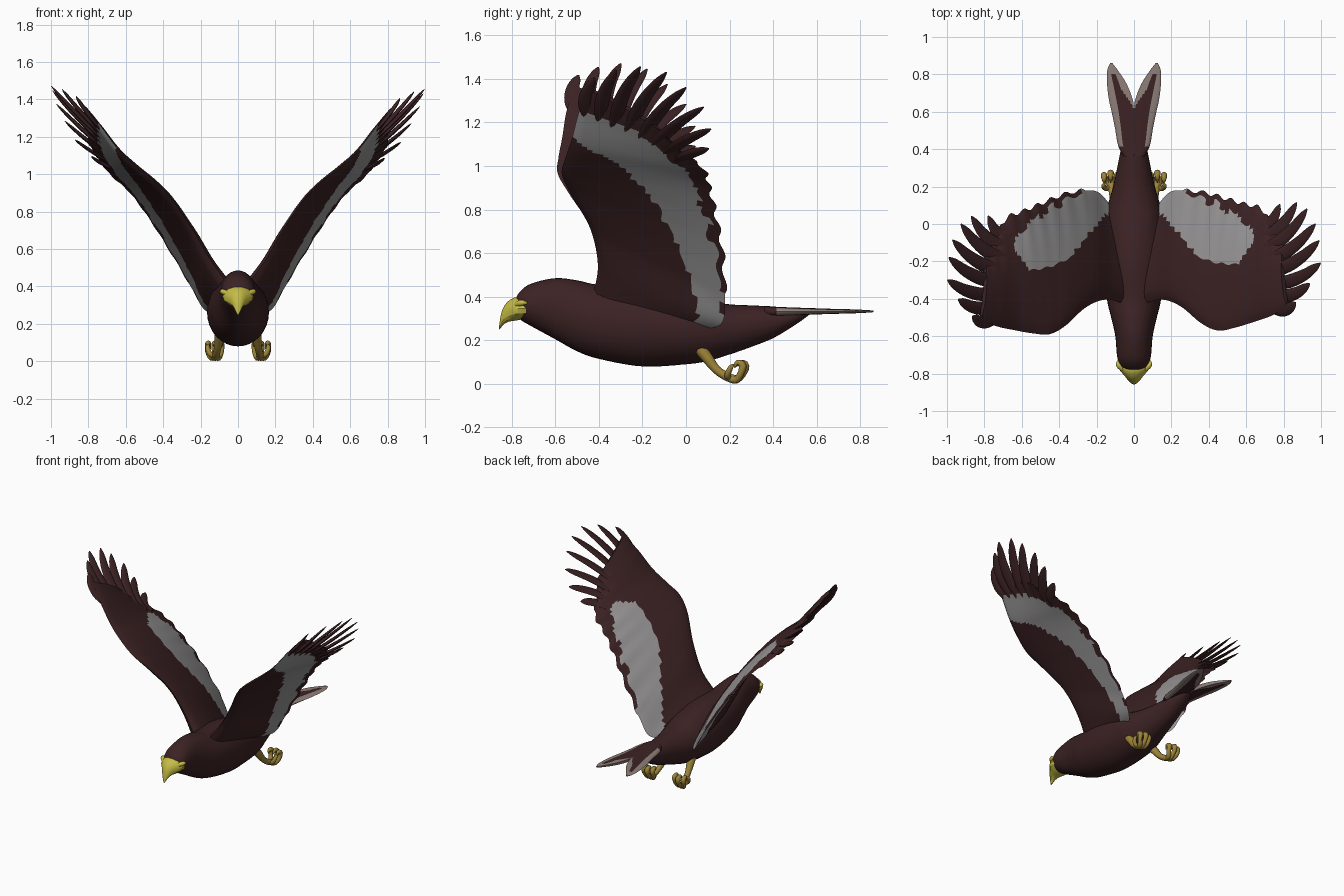
import bpy, bmesh, math
from mathutils import Vector

cube = bpy.data.objects.get("Cube")
if cube:
    bpy.data.objects.remove(cube)


def material(name, rgb):
    m = bpy.data.materials.new(name)
    m.use_nodes = True
    m.diffuse_color = (*rgb, 1)
    bsdf = m.node_tree.nodes["Principled BSDF"]
    bsdf.inputs["Base Color"].default_value = (*rgb, 1)
    bsdf.inputs["Roughness"].default_value = 0.8
    return m


BROWN = material("dark brown plumage", (0.045, 0.016, 0.017))
GREY = material("pale grey plumage", (0.32, 0.31, 0.31))
TAIL = material("warm grey tail", (0.27, 0.21, 0.19))
BEAK = material("yellow beak", (0.56, 0.50, 0.06))
FOOT = material("ochre feet", (0.34, 0.23, 0.04))


def spline(rows, n):
    """Smooth resampling of a list of equal-length tuples."""
    out, last = [], len(rows) - 1
    for k in range(n + 1):
        t = k / n * last
        i = min(int(t), last - 1)
        f = t - i
        a, b, c, d = (rows[max(0, min(last, i + o))] for o in (-1, 0, 1, 2))
        out.append(tuple(
            q + 0.5 * f * (r - p + f * (2 * p - 5 * q + 4 * r - s + f * (3 * (q - r) + s - p)))
            for p, q, r, s in zip(a, b, c, d)))
    return out


def loft(name, rings, mats, rule=None, angle=50):
    """Skin closed rings, cap the ends and colour faces by rule(ring, segment)."""
    bm = bmesh.new()
    vs = [[bm.verts.new(p) for p in ring] for ring in rings]
    count = len(vs[0])
    for i in range(len(vs) - 1):
        for j in range(count):
            k = (j + 1) % count
            f = bm.faces.new((vs[i][j], vs[i][k], vs[i + 1][k], vs[i + 1][j]))
            f.material_index = rule(i, j) if rule else 0
    bm.faces.new(vs[0])
    bm.faces.new(vs[-1])
    bmesh.ops.recalc_face_normals(bm, faces=bm.faces)
    me = bpy.data.meshes.new(name)
    bm.to_mesh(me)
    bm.free()
    for m in mats:
        me.materials.append(m)
    ob = bpy.data.objects.new(name, me)
    bpy.context.collection.objects.link(ob)
    bpy.ops.object.select_all(action="DESELECT")
    ob.select_set(True)
    bpy.context.view_layer.objects.active = ob
    bpy.ops.object.shade_smooth_by_angle(angle=math.radians(angle))
    return ob


def circle(n):
    return [(math.cos(a), math.sin(a)) for a in (2 * math.pi * k / n for k in range(n))]


def tube(name, rows, ref, mat, flat=1.0, sides=10, n=14):
    """Tube through (x, y, z, radius) rows, flattened along ref."""
    pts = spline(rows, n)
    rings = []
    for i, p in enumerate(pts):
        tan = Vector(pts[min(i + 1, n)][:3]) - Vector(pts[max(i - 1, 0)][:3])
        across = tan.cross(ref).normalized()
        up = across.cross(tan).normalized()
        r = max(p[3], 0.002)
        rings.append([Vector(p[:3]) + across * r * c + up * r * s * flat for c, s in circle(sides)])
    return loft(name, rings, [mat])


# Body and head: y, top, bottom, half width
body = [(-0.785, 0.385, 0.33, 0.04), (-0.76, 0.425, 0.295, 0.07), (-0.71, 0.46, 0.265, 0.09),
        (-0.6, 0.485, 0.205, 0.1), (-0.5, 0.475, 0.15, 0.122), (-0.4, 0.455, 0.115, 0.145),
        (-0.2, 0.45, 0.08, 0.165), (0, 0.41, 0.09, 0.158), (0.1, 0.38, 0.105, 0.14),
        (0.2, 0.365, 0.135, 0.112), (0.3, 0.36, 0.17, 0.09), (0.4, 0.355, 0.21, 0.07),
        (0.5, 0.345, 0.27, 0.05), (0.57, 0.335, 0.32, 0.02)]
loft("body", [[(w * c, y, (t + b) / 2 + (t - b) / 2 * s) for c, s in circle(32)]
              for y, t, b, w in spline(body, 60)], [BROWN])

# Hooked beak: y, centre z, half width, half height
beak = [(-0.735, 0.345, 0.083, 0.045), (-0.775, 0.345, 0.08, 0.055), (-0.81, 0.335, 0.052, 0.05),
        (-0.835, 0.315, 0.032, 0.042), (-0.85, 0.285, 0.017, 0.03), (-0.858, 0.253, 0.004, 0.006)]
loft("beak", [[(w * c, y, z + h * s) for c, s in circle(14)] for y, z, w, h in spline(beak, 12)],
     [BEAK], angle=30)
for side in (-1, 1):
    tube("beak_corner", [(side * 0.05, -0.785, 0.36, 0.012), (side * 0.082, -0.755, 0.372, 0.014),
                         (side * 0.085, -0.73, 0.37, 0.005)], Vector((0, 0, 1)), BEAK)

# Forked tail: y, outer x, inner x, half thickness
tail = [(0.36, 0.055, 0, 0.025), (0.42, 0.085, 0, 0.02), (0.52, 0.103, 0, 0.016),
        (0.61, 0.122, 0, 0.013), (0.67, 0.135, 0.008, 0.011), (0.75, 0.144, 0.04, 0.009),
        (0.82, 0.143, 0.085, 0.006), (0.86, 0.128, 0.116, 0.003)]
tail_rows = spline(tail, 60)
ACROSS = 16


def tail_colour(i, j):
    y = tail_rows[i][0]
    u = (j + 0.5) / ACROSS if j < ACROSS else (2 * ACROSS - j - 0.5) / ACROSS
    if y < 0.41:
        return 0
    low = 0 if y < 0.61 else min(0.4, (y - 0.61) * 3.5)
    return 0 if low <= u <= 0.68 and y < 0.8 else 1


for side, label in ((1, "left"), (-1, "right")):
    rings = []
    for y, outer, inner, h in tail_rows:
        ring = []
        for j in range(2 * ACROSS):
            u = j / ACROSS if j <= ACROSS else 2 - j / ACROSS
            lift = h * math.sqrt(max(0, 1 - u ** 4)) * (1 if j < ACROSS else -1)
            ring.append((side * (inner + (outer - inner) * u), y, 0.332 + lift + 0.0015 * (j == 0)))
        rings.append(ring)
    loft(label + "_tail_feathers", rings, [BROWN, TAIL], tail_colour)

# Wing stations: leading edge xyz, trailing edge xyz, half thickness
stations = [(0.05, -0.43, 0.40, 0.10, 0.07, 0.25, 0.05), (0.15, -0.405, 0.54, 0.18, 0.165, 0.28, 0.042),
            (0.25, -0.44, 0.71, 0.25, 0.18, 0.40, 0.034), (0.36, -0.53, 0.87, 0.37, 0.17, 0.60, 0.03),
            (0.45, -0.57, 0.96, 0.48, 0.14, 0.77, 0.027), (0.54, -0.555, 1.03, 0.58, 0.11, 0.90, 0.024),
            (0.64, -0.525, 1.12, 0.68, 0.08, 0.99, 0.021), (0.74, -0.49, 1.25, 0.75, -0.03, 1.08, 0.017),
            (0.82, -0.44, 1.35, 0.80, -0.11, 1.16, 0.011)]
# Tips of the splayed flight feathers
tips = [(0.865, -0.42, 1.405), (0.94, -0.32, 1.44), (0.997, -0.21, 1.455), (0.99, -0.09, 1.43),
        (0.97, 0.0, 1.36), (0.925, 0.08, 1.27), (0.87, 0.115, 1.17), (0.78, 0.105, 1.08)]
SPAN, CHORD = 80, 24
last = len(stations) - 1


def pose(p, side):
    """Mirror the right wing and sweep it slightly further forward."""
    if side > 0:
        return Vector(p)
    k = max(0, (p[0] - 0.3) / 0.7)
    return Vector((-p[0], p[1] - 0.09 * k, p[2] + 0.015 * k))


def wing_colour(i, j):
    t = (i + 0.5) / SPAN * last
    wave = 0.02 * math.sin(t * 7)
    if j < CHORD:    # upper patch
        c = (j + 0.5) / CHORD
        low = max(0.5, 0.92 - 0.14 * t) + max(0, t - 5.2) * 0.25
        high = min(1.0, 1.06 - 0.035 * t) - max(0, t - 5) * 0.12
        return int(0.5 < t < 6.2 and low < c < high + wave)
    c = (2 * CHORD - j - 0.5) / CHORD    # lower diagonal band
    low = 0.88 - 0.07 * t - max(0, t - 4) * 0.1 - max(0, t - 5.4) * 0.35
    high = 1.02 - 0.025 * t - max(0, t - 5.2) * 0.12
    return int(0.5 < t < 7.1 and low < c < high + wave)


for side, label in ((1, "left"), (-1, "right")):
    rows = spline(stations, SPAN)
    rings = []
    for i, row in enumerate(rows):
        lead, trail = Vector(row[:3]), Vector(row[3:6])
        t = i / SPAN * last
        a, b = rows[max(0, i - 1)], rows[min(SPAN, i + 1)]
        span = Vector([b[k] + b[k + 3] - a[k] - a[k + 3] for k in range(3)])
        normal = span.cross(trail - lead).normalized()
        if t > 2:    # scalloped trailing edge
            trail += (trail - lead).normalized() * 0.012 * math.sin(t * 9)
        ring = []
        for j in range(2 * CHORD):
            c = j / CHORD if j <= CHORD else 2 - j / CHORD
            thick = row[6] * 2.4 * math.sqrt(c) * (1 - c) + 0.003
            camber = 0.07 * c * (1 - c) * min(1, t / 2)
            offset = camber + thick * (1 if j < CHORD else -1)
            ring.append(pose(lead.lerp(trail, c) + normal * offset, side))
        rings.append(ring)
    loft(label + "_wing", rings, [BROWN, GREY], wing_colour)

    # Flight feathers fan out from inside the wing tip
    flat_dir = pose((-0.72, -0.2, 0.66), 1)
    if side < 0:
        flat_dir.x *= -1
    for n, tip in enumerate(tips):
        f = n / (len(tips) - 1)
        base = Vector((0.72, -0.44, 1.22)).lerp(Vector((0.66, -0.03, 1.02)), f)
        tip = Vector(tip)
        profile = []
        for u, r in ((0, 0.03), (0.35, 0.036), (0.65, 0.032), (0.88, 0.022), (1, 0.004)):
            p = base.lerp(tip, u) + Vector((0.01, -0.03, 0.0)) * math.sin(math.pi * u)
            profile.append((*pose(p, side), r))
        tube(label + "_flight_feather_" + str(n + 1), profile, flat_dir, BROWN, flat=0.3)

# Legs with curled toes
for side, label in ((1, "left"), (-1, "right")):
    ref = Vector((1, 0, 0))
    tube(label + "_leg", [(side * 0.09, 0.04, 0.19, 0.032), (side * 0.10, 0.09, 0.13, 0.027),
                          (side * 0.11, 0.14, 0.065, 0.02), (side * 0.12, 0.2, 0.028, 0.02),
                          (side * 0.125, 0.235, 0.025, 0.015)], ref, FOOT)
    for n, (x, reach) in enumerate(((0.09, 0), (0.125, 0.012), (0.16, 0))):
        tube(label + "_toe_" + str(n + 1),
             [(side * 0.12, 0.19, 0.028, 0.016), (side * (x + 0.12) / 2, 0.23, 0.018, 0.017),
              (side * x, 0.252 + reach, 0.05, 0.015), (side * x, 0.26 + reach, 0.085, 0.018),
              (side * x, 0.235 + reach, 0.098, 0.012), (side * x, 0.222, 0.075, 0.003)], ref, FOOT)
    tube(label + "_hind_toe", [(side * 0.12, 0.2, 0.025, 0.014), (side * 0.15, 0.19, 0.04, 0.014),
                               (side * 0.163, 0.205, 0.075, 0.012), (side * 0.155, 0.22, 0.09, 0.003)],
         Vector((0, 1, 0)), FOOT)
